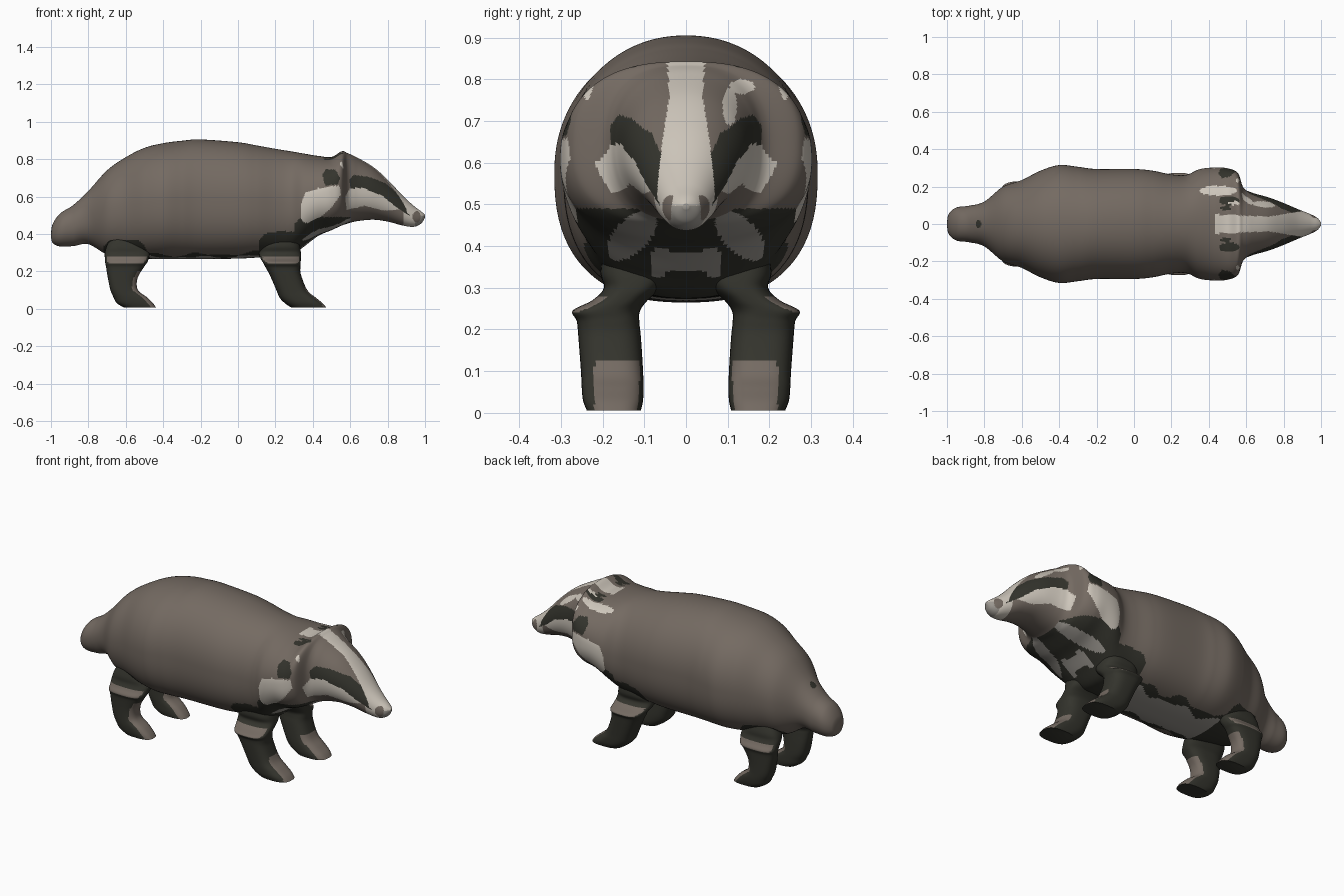
import bpy, bmesh, math

if "Cube" in bpy.data.objects:
    bpy.data.objects.remove(bpy.data.objects["Cube"])


def material(name, rgb):
    m = bpy.data.materials.new(name)
    m.diffuse_color = (*rgb, 1)
    m.use_nodes = True
    m.node_tree.nodes["Principled BSDF"].inputs["Base Color"].default_value = m.diffuse_color
    return m


BROWN, DARK, WHITE, GREY = range(4)
MATS = [material("brown_fur", (0.175, 0.145, 0.122)),
        material("dark_fur", (0.034, 0.034, 0.026)),
        material("white_fur", (0.62, 0.57, 0.50)),
        material("grey_fur", (0.33, 0.31, 0.28))]


def smooth_rows(rows, steps):
    """Catmull-Rom through the station rows."""
    out = []
    for i in range(len(rows) - 1):
        p0, p1 = rows[max(i - 1, 0)], rows[i]
        p2, p3 = rows[i + 1], rows[min(i + 2, len(rows) - 1)]
        for s in range(steps):
            t = s / steps
            out.append([0.5 * (2 * b + (c - a) * t + (2 * a - 5 * b + 4 * c - d) * t * t
                               + (3 * b - a - 3 * c + d) * t ** 3)
                        for a, b, c, d in zip(p0, p1, p2, p3)])
    out.append(list(rows[-1]))
    return out


def oval(count, n_top, n_low):
    """Unit superellipse points, with separate roundness above and below."""
    pts = []
    for k in range(count):
        a = 2 * math.pi * k / count
        c, s = math.cos(a), math.sin(a)
        e = 2 / (n_top if s >= 0 else n_low)
        pts.append((math.copysign(abs(c) ** e, c), math.copysign(abs(s) ** e, s)))
    return pts


def loft(name, rings, paint):
    """Skin closed rings, cap the ends and colour faces by a rule."""
    bm = bmesh.new()
    loops = [[bm.verts.new(p) for p in ring] for ring in rings]
    for a, b in zip(loops, loops[1:]):
        n = len(a)
        for k in range(n):
            bm.faces.new((a[k], a[(k + 1) % n], b[(k + 1) % n], b[k]))
    bm.faces.new(loops[0])
    bm.faces.new(loops[-1])
    bmesh.ops.recalc_face_normals(bm, faces=bm.faces)
    bm.normal_update()
    for f in bm.faces:
        f.smooth = True
        f.material_index = paint(f.calc_center_median(), f.normal)
    me = bpy.data.meshes.new(name)
    bm.to_mesh(me)
    bm.free()
    for m in MATS:
        me.materials.append(m)
    ob = bpy.data.objects.new(name, me)
    bpy.context.collection.objects.link(ob)
    bpy.ops.object.select_all(action='DESELECT')
    ob.select_set(True)
    bpy.context.view_layer.objects.active = ob
    bpy.ops.object.shade_smooth_by_angle(angle=math.radians(50))
    return ob


def inside(x, y, poly):
    hit = False
    for (x1, y1), (x2, y2) in zip(poly, poly[1:] + poly[:1]):
        if (y1 > y) != (y2 > y) and x < x1 + (y - y1) * (x2 - x1) / (y2 - y1):
            hit = not hit
    return hit


def spot(u, v, cu, cv, ru, rv):
    return ((u - cu) / ru) ** 2 + ((v - cv) / rv) ** 2 < 1


# Body with tail and head: x, underside z, top z, half width
BODY = [(-1.0, .385, .405, .01), (-.99, .35, .455, .055), (-.95, .333, .51, .088),
        (-.88, .335, .555, .098), (-.80, .345, .63, .12), (-.70, .29, .74, .20),
        (-.60, .275, .81, .235), (-.50, .268, .86, .285), (-.40, .265, .885, .315),
        (-.30, .265, .898, .306), (-.20, .265, .905, .294), (0, .268, .89, .294),
        (.10, .273, .873, .285), (.20, .275, .855, .265), (.28, .28, .842, .263),
        (.35, .33, .83, .293), (.43, .39, .817, .302), (.50, .42, .812, .298),
        (.555, .445, .842, .272), (.585, .455, .832, .195), (.63, .467, .812, .168),
        (.72, .476, .76, .142), (.80, .466, .69, .112), (.88, .445, .605, .078),
        (.94, .438, .55, .054), (.98, .456, .52, .033), (1.0, .488, .502, .008)]

# Side patches in x, z
CHEEK = [(.34, .47), (.335, .55), (.36, .62), (.43, .645), (.54, .66), (.55, .61),
         (.50, .54), (.44, .49), (.37, .455)]
EAR = [(.45, .72), (.47, .745), (.52, .745), (.545, .70), (.535, .665), (.465, .66)]
EYE_STRIPE = [(.595, .69), (.62, .715), (.70, .705), (.79, .67), (.86, .61), (.90, .54),
              (.92, .495), (.85, .54), (.77, .605), (.67, .645), (.60, .645)]
JAW = [(.574, .60), (.60, .645), (.67, .645), (.77, .605), (.87, .53), (.78, .525),
       (.68, .55), (.58, .53)]
CHEST = [(.11, .2), (.11, .36), (.14, .40), (.22, .415), (.31, .41), (.345, .425),
         (.40, .42), (.40, .2)]
HIP = [(-.72, .2), (-.72, .33), (-.69, .365), (-.54, .37), (-.50, .34), (-.47, .27), (-.47, .2)]


def body_colour(c, n):
    x, y, z = c.x, abs(c.y), c.z
    # nose patches, nose tip, central blaze and tail spot
    if spot(x, z, .955, .492, .022, .03) and y > .02:
        return BROWN
    if x > .945 and z < .497:
        return GREY
    blaze = .05 - .01 * min(1, max(0, (x - .45) / .25)) + max(0, x - .72) * .16
    if x > .435 and y < blaze and n.z > 0:
        return WHITE
    if n.z > 0 and spot(x, y, -.83, 0, .014, .022):
        return DARK
    # face markings
    if x > .555 and c.y > 0 and (spot(c.y, z, .105, .735, .017, .045)
                                 or spot(c.y, z, .135, .782, .03, .018)):
        return WHITE
    if inside(x, z, EYE_STRIPE):
        return DARK
    if inside(x, z, JAW) or inside(x, z, CHEEK) or x > .885:
        return WHITE
    if inside(x, z, EAR):
        return DARK
    # small crown flecks
    if n.z > 0:
        if c.y > 0 and spot(x, y, .535, .112, .03, .010):
            return WHITE
        if spot(x, y, .51, .125, .055, .026) or spot(x, y, .49, .085, .03, .010):
            return DARK
        if spot(x, y, .553, .232, .010, .012):
            return WHITE
        if c.y > 0 and spot(x, y, .45, .178, .10, .026):
            return WHITE
    # throat and chest
    if x > .30 and n.z < .1 and z < .49 and x < .60:
        bib = y < .05 and .34 < z < .385 or .045 < y < .08 and .325 < z < .395
        if bib or spot(y, z + .55 * (y - .13), .13, .425, .06, .05):
            return GREY
        if n.z < -.3 or x > .5:
            return DARK
    if inside(x, z, CHEST) or inside(x, z, HIP):
        return DARK
    # belly
    if -.5 < x < .15 and n.z < -.5:
        edge = .13 + .015 * math.sin(x * 23)
        half = .02 + .012 * math.sin(x * 37 + 2 * math.copysign(1, c.y))
        return GREY if y < edge - half else DARK if y < edge + half else BROWN
    return BROWN


rings = []
for x, lo, hi, w in smooth_rows(BODY, 17):
    n = 2.12 + .45 * math.exp(-((x - .54) / .09) ** 2)
    low = n + .4 * math.exp(-((x + .12) / .42) ** 4)
    rings.append([(x, w * u, (lo + hi) / 2 + (hi - lo) / 2 * v) for u, v in oval(176, n, low)])
loft("body", rings, body_colour)

# Legs: z, back x, front x, inner y, outer y
FRONT = [(.42, .15, .31, .04, .19), (.34, .115, .33, .04, .205), (.30, .112, .336, .06, .197),
         (.27, .12, .336, .092, .225), (.245, .135, .335, .11, .272),
         (.22, .148, .333, .112, .262), (.18, .17, .337, .108, .258), (.10, .205, .37, .103, .252),
         (.06, .222, .415, .102, .250), (.03, .25, .452, .103, .247), (.006, .285, .472, .108, .238)]
HIND = [(.42, -.66, -.54, .06, .16), (.34, -.70, -.50, .07, .19), (.30, -.712, -.475, .085, .195),
        (.27, -.712, -.477, .10, .21), (.245, -.71, -.487, .112, .228),
        (.22, -.705, -.505, .112, .222), (.16, -.695, -.538, .108, .22), (.10, -.682, -.535, .105, .22),
        (.06, -.665, -.485, .104, .22), (.03, -.648, -.455, .104, .217), (.006, -.61, -.438, .108, .21)]


def leg_colour(c, n):
    if .24 < c.z < .28 and abs(n.x) < .6 and n.y * c.y > 0:
        return BROWN
    if c.z < .12 and n.x > .4 and abs(c.y) < .22:
        return BROWN
    if c.x < 0 and c.z < .2 and n.x > .5:
        return BROWN
    return DARK


for label, rows in (("front_leg", FRONT), ("hind_leg", HIND)):
    for side, sign in (("left", 1), ("right", -1)):
        rings = [[((a + b) / 2 + (b - a) / 2 * u, sign * ((p + q) / 2 + (q - p) / 2 * v), z)
                  for u, v in oval(48, 2.8, 2.8)] for z, a, b, p, q in smooth_rows(rows, 6)]
        loft(f"{label}_{side}", rings, leg_colour)
